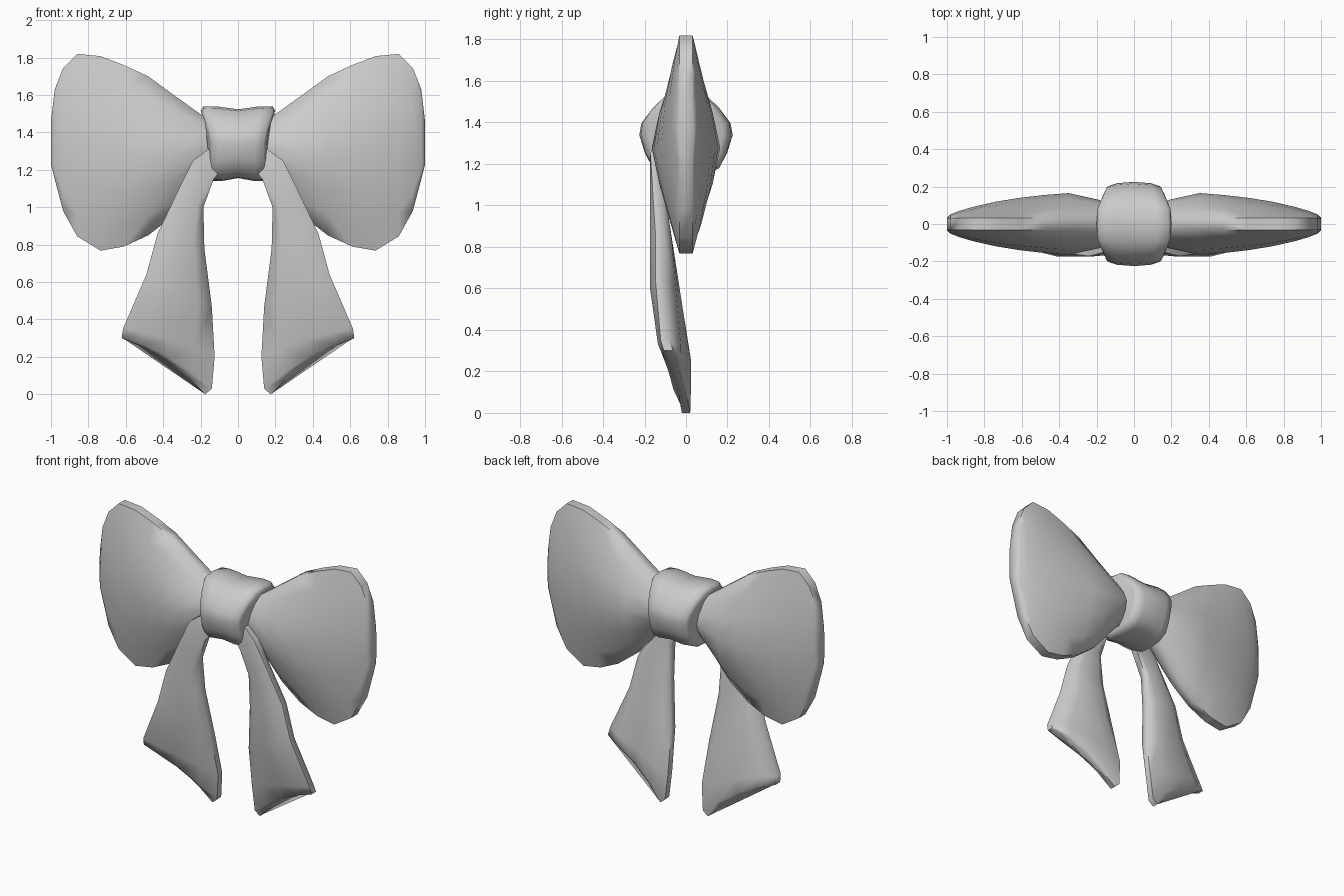
import bpy, math

if "Cube" in bpy.data.objects:
    bpy.data.objects.remove(bpy.data.objects["Cube"])


def loft(name, rings, mirror=False):
    """Skin a list of equal-length point rings, cap both ends, shade smooth."""
    n = len(rings[0])
    verts = [p for r in rings for p in r]
    faces = []
    for i in range(len(rings) - 1):
        for j in range(n):
            k = (j + 1) % n
            faces.append((i * n + j, i * n + k, (i + 1) * n + k, (i + 1) * n + j))
    faces.append(tuple(range(n - 1, -1, -1)))
    faces.append(tuple((len(rings) - 1) * n + j for j in range(n)))
    me = bpy.data.meshes.new(name)
    me.from_pydata(verts, [], faces)
    ob = bpy.data.objects.new(name, me)
    bpy.context.collection.objects.link(ob)
    bpy.ops.object.select_all(action='DESELECT')
    ob.select_set(True)
    bpy.context.view_layer.objects.active = ob
    bpy.ops.object.mode_set(mode='EDIT')
    bpy.ops.mesh.select_all(action='SELECT')
    bpy.ops.mesh.normals_make_consistent(inside=False)
    bpy.ops.object.mode_set(mode='OBJECT')
    bpy.ops.object.shade_smooth_by_angle(angle=math.radians(65))
    if mirror:
        ob.modifiers.new("mirror", 'MIRROR').use_mirror_merge = False
    return ob


# Bow loops: lens-shaped sections along x (x, top z, bottom z, half depth)
sections = [(.08, 1.42, 1.25, .09), (.19, 1.49, 1.14, .13), (.35, 1.605, .95, .165),
            (.48, 1.70, .85, .155), (.61, 1.76, .79, .14), (.735, 1.808, .768, .12),
            (.86, 1.82, .845, .092), (.935, 1.745, .98, .07), (.98, 1.63, 1.15, .052),
            (1.0, 1.46, 1.23, .035)]
levels = [1, .75, .4, 0, -.4, -.75, -1]
rings = []
for x, zt, zb, h in sections:
    c, r, edge = (zt + zb) / 2, (zt - zb) / 2, .032
    half = [(edge + (h - edge) * (1 - abs(t) ** 1.7), c + r * t) for t in levels]
    rings.append([(x, -y, z) for y, z in half] + [(x, y, z) for y, z in reversed(half)])
loft("bow_loop", rings, True)

# Tails: inner edge (x, y, z), outer edge (x, y, z), half thickness, notch lift
rows = [((.07, -.12, 1.22), (.13, -.12, 1.33), .025, 0),
        ((.13, -.14, 1.15), (.24, -.15, 1.25), .025, 0),
        ((.185, -.13, 1.0), (.32, -.14, 1.09), .035, 0),
        ((.18, -.11, .78), (.43, -.125, .86), .052, 0),
        ((.14, -.065, .47), (.49, -.125, .64), .062, 0),
        ((.125, -.01, .20), (.615, -.10, .35), .055, .02),
        ((.14, 0, .03), (.622, -.085, .30), .042, .035),
        ((.175, 0, .0), (.60, -.075, .29), .02, .04)]
rings = []
for a, b, h, lift in rows:
    def at(u, side):
        e = (.022 if u in (0, 1) else h) * side
        p = [a[i] + (b[i] - a[i]) * u for i in range(3)]
        return (p[0], p[1] + min(h, abs(e)) * (1 if side > 0 else -1),
                p[2] + lift * 4 * u * (1 - u))
    us = [0, .22, .5, .78, 1]
    rings.append([at(u, -1) for u in us] + [at(u, 1) for u in reversed(us)])
loft("ribbon_tail", rings, True)

# Knot: half of a rounded side profile (y, z), flared towards the top
prof = [(0, 1.54), (.10, 1.53), (.165, 1.47), (.215, 1.40), (.225, 1.34),
        (.20, 1.25), (.165, 1.18), (.09, 1.145), (0, 1.14)]
prof = prof + [(-y, z) for y, z in prof[-2:0:-1]]


def width(z):
    t = (z - 1.33) / .2
    return .148 + .048 * max(t, 0) ** 1.5 + .002 * max(-t, 0)


rings = []
for u, sy, sz in [(-1, .78, .88), (-.93, .9, .99), (-.6, .97, 1), (0, 1, .92),
                  (.6, .97, 1), (.93, .9, .99), (1, .78, .88)]:
    rings.append([(u * width(z), y * sy, 1.34 + (z - 1.34) * sz) for y, z in prof])
loft("knot", rings)
